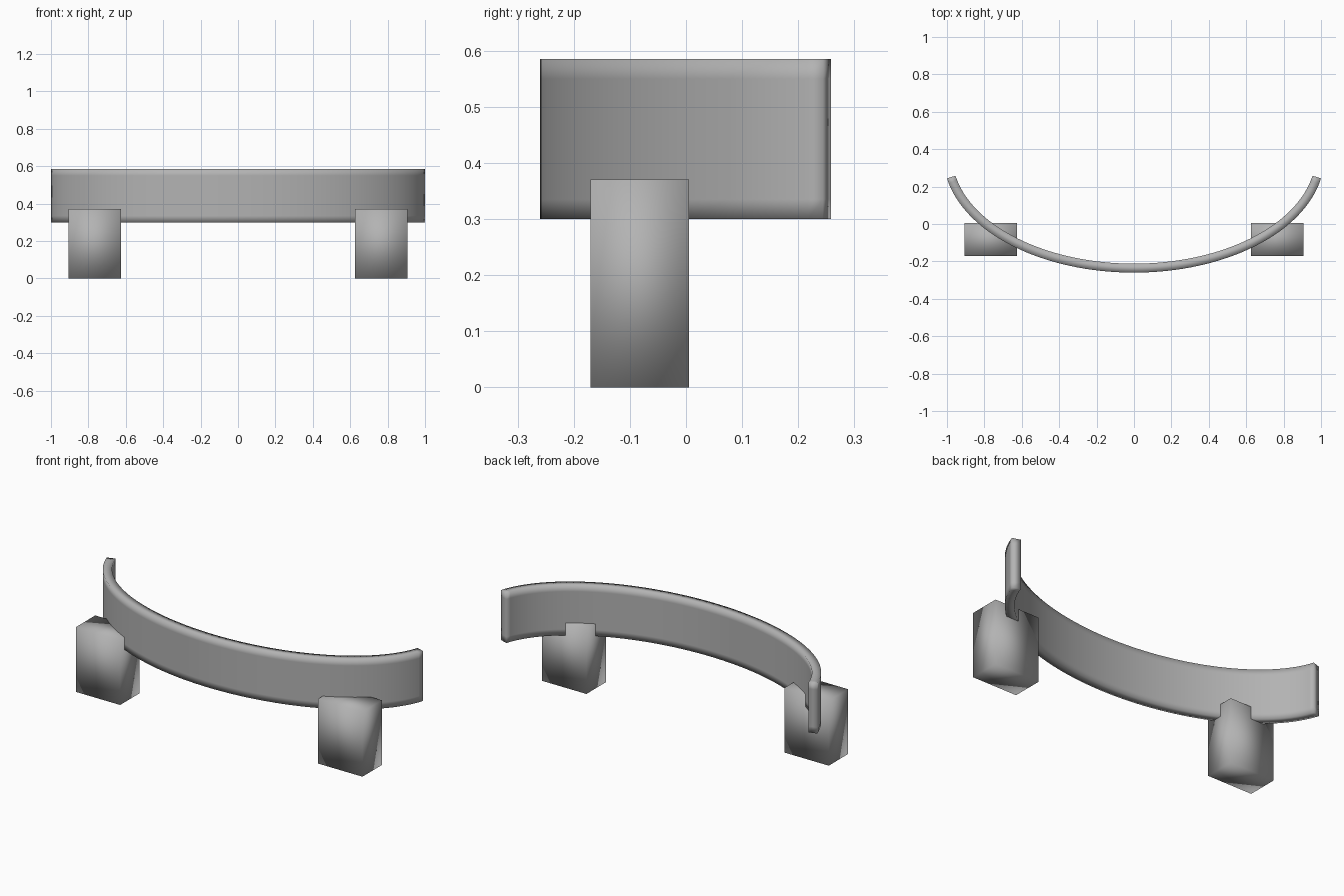
import bpy, bmesh, math

if "Cube" in bpy.data.objects:
    bpy.data.objects.remove(bpy.data.objects["Cube"])

grey = bpy.data.materials.new("plain grey")
grey.diffuse_color = (0.45, 0.45, 0.45, 1)
grey.use_nodes = True
grey.node_tree.nodes["Principled BSDF"].inputs["Base Color"].default_value = grey.diffuse_color


def finish(bm, name):
    bmesh.ops.recalc_face_normals(bm, faces=bm.faces[:])
    for f in bm.faces:
        f.smooth = True
    mesh = bpy.data.meshes.new(name)
    bm.to_mesh(mesh)
    bm.free()
    mesh.materials.append(grey)
    ob = bpy.data.objects.new(name, mesh)
    bpy.context.collection.objects.link(ob)
    return ob


# Curved bar: rectangular section with support loops, swept along an elliptical arc
A, B, CY, THICK = 1.018, 0.62, 0.36, 0.048
LEVELS = [0.30, 0.335, 0.55, 0.585]
END = math.asin(1 / A)
N = 64
stations = [-END + 2 * END * i / N for i in range(N + 1)]

bm = bmesh.new()
rings = []
for t in stations:
    x, y = A * math.sin(t), CY - B * math.cos(t)
    nx, ny = -B * math.sin(t), A * math.cos(t)      # inward normal
    k = THICK / math.hypot(nx, ny)
    ring = [bm.verts.new((x, y, z)) for z in LEVELS]
    ring += [bm.verts.new((x + nx * k, y + ny * k, z)) for z in reversed(LEVELS)]
    rings.append(ring)
for p, q in zip(rings, rings[1:]):
    for i in range(8):
        j = (i + 1) % 8
        bm.faces.new((p[i], p[j], q[j], q[i]))
# End caps
for r in (rings[0], rings[-1]):
    for i in range(3):
        bm.faces.new((r[i], r[i + 1], r[6 - i], r[7 - i]))
finish(bm, "curved_bar")

# Legs: soft-shaded blocks that run through the lower edge of the bar
for side, name in ((-1, "left_leg"), (1, "right_leg")):
    bm = bmesh.new()
    bmesh.ops.create_cube(bm, size=1)
    for v in bm.verts:
        v.co.x = v.co.x * 0.28 + side * 0.766
        v.co.y = v.co.y * 0.175 - 0.0825
        v.co.z = (v.co.z + 0.5) * 0.37
    finish(bm, name)
